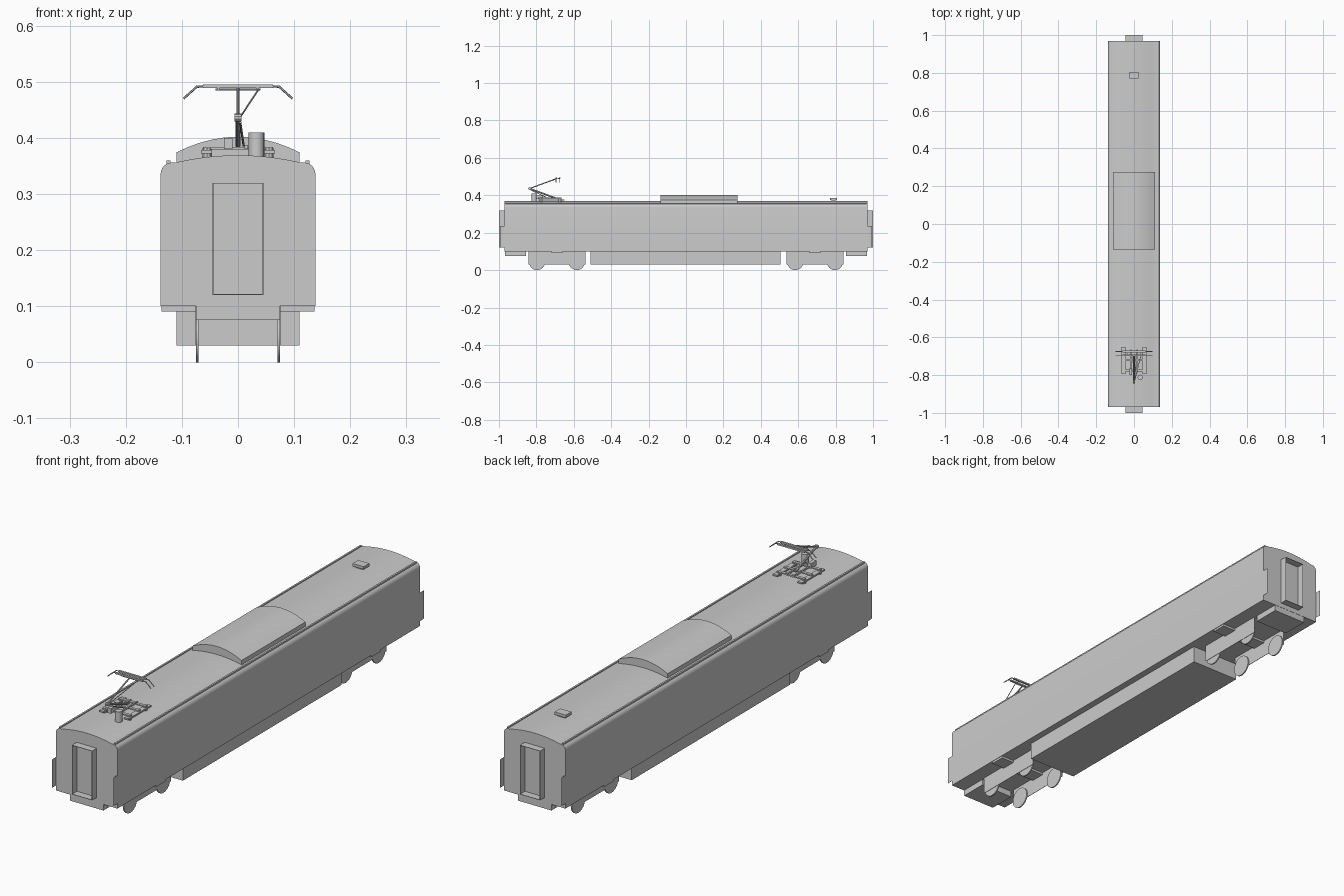
import bpy, bmesh, math
from mathutils import Vector

if "Cube" in bpy.data.objects:
    bpy.data.objects.remove(bpy.data.objects["Cube"])


def finish(name, bm, smooth=False):
    bmesh.ops.recalc_face_normals(bm, faces=bm.faces)
    me = bpy.data.meshes.new(name)
    bm.to_mesh(me)
    bm.free()
    ob = bpy.data.objects.new(name, me)
    bpy.context.collection.objects.link(ob)
    if smooth:
        bpy.ops.object.select_all(action='DESELECT')
        ob.select_set(True)
        bpy.context.view_layer.objects.active = ob
        bpy.ops.object.shade_smooth_by_angle(angle=math.radians(35))
    return ob


def box(name, x, y, z):
    bm = bmesh.new()
    bmesh.ops.create_cube(bm, size=1)
    for v in bm.verts:
        v.co = [lo + (c + 0.5) * (hi - lo) for c, (lo, hi) in zip(v.co, (x, y, z))]
    return finish(name, bm)


def extrude_y(name, half, y0, y1):
    """Extrude a mirrored (x, z) half profile along y."""
    pts = half + [(-x, z) for x, z in reversed(half) if x > 1e-6]
    bm = bmesh.new()
    face = bm.faces.new([bm.verts.new((x, y0, z)) for x, z in pts])
    new = bmesh.ops.extrude_face_region(bm, geom=[face])['geom']
    bmesh.ops.translate(bm, vec=(0, y1 - y0, 0),
                        verts=[g for g in new if isinstance(g, bmesh.types.BMVert)])
    return finish(name, bm, True)


def rod(name, a, b, r, sides=8):
    a, b = Vector(a), Vector(b)
    bm = bmesh.new()
    bmesh.ops.create_cone(bm, cap_ends=True, segments=sides, radius1=r, radius2=r,
                          depth=(b - a).length)
    rot = (b - a).to_track_quat('Z', 'Y')
    for v in bm.verts:
        v.co = rot @ v.co + (a + b) / 2
    return finish(name, bm, True)


# Car body with rounded shoulders and shallow arched roof
shoulder = [(0.118 + 0.02 * math.cos(t), 0.335 + 0.021 * math.sin(t))
            for t in [math.radians(a) for a in range(0, 91, 15)]]
roof = [(x, 0.369 - 0.013 * (x / 0.112) ** 2) for x in (0.112, 0.09, 0.068, 0.045, 0.022, 0)]
extrude_y("car_body", [(0.138, 0.1)] + shoulder + roof, -0.97, 0.97)

# Raised equipment hood on the roof
hood = [(x, 0.402 - 0.028 * (x / 0.11) ** 2) for x in (0.11, 0.09, 0.068, 0.045, 0.022, 0)]
extrude_y("roof_hood", [(0.11, 0.352)] + hood, -0.135, 0.275)

# Roof gutters and underfloor equipment tray
for s in (-1, 1):
    xs = sorted((s * 0.120, s * 0.127))
    box("roof_gutter", xs, (-0.965, 0.965), (0.352, 0.3595))
box("underfloor_tray", (-0.11, 0.11), (-0.51, 0.505), (0.03, 0.101))

for e in (-1, 1):
    # Gangway: thin-walled open tube at each end
    ys = sorted((e * 0.968, e * 1.0))
    for s in (-1, 1):
        box("gangway_side", sorted((s * 0.045, s * 0.0435)), ys, (0.12, 0.32))
        # Thin corner plate beyond the body end
        box("corner_plate", sorted((s * 0.138, s * 0.1375)),
            sorted((e * 0.965, e * 0.995)), (0.12, 0.235))
    box("gangway_top", (-0.045, 0.045), ys, (0.3185, 0.32))
    box("gangway_floor", (-0.045, 0.045), ys, (0.12, 0.1215))
    # Coupler housing below the floor
    box("coupler_box", (-0.075, 0.075), sorted((e * 0.855, e * 0.969)), (0.075, 0.101))
    # Bogie: crossbar, side plates, wheels
    c = e * 0.69
    box("bogie_crossbar", (-0.136, 0.136), (c - 0.03, c + 0.03), (0.091, 0.101))
    for s in (-1, 1):
        box("bogie_side_plate", sorted((s * 0.0755, s * 0.077)),
            (c - 0.152, c + 0.152), (0.03, 0.101))
        for d in (-0.106, 0.106):
            rod("wheel", (s * 0.070, c + d, 0.043), (s * 0.0752, c + d, 0.043), 0.043, 24)

# Small antenna at the back of the roof
box("antenna_foot", (-0.017, 0.017), (0.777, 0.799), (0.365, 0.376))
box("antenna_top", (-0.025, 0.025), (0.77, 0.806), (0.375, 0.386))

# Pantograph base: insulators, rails, cross members, drive cylinder
for s in (-1, 1):
    box("base_rail", sorted((s * 0.046, s * 0.066)), (-0.795, -0.65), (0.372, 0.378))
    for y in (-0.775, -0.675):
        rod("insulator", (s * 0.055, y, 0.36), (s * 0.055, y, 0.382), 0.009, 10)
    box("base_beam", sorted((s * 0.012, s * 0.018)), (-0.79, -0.665), (0.38, 0.387))
for y in (-0.775, -0.72, -0.675):
    box("base_cross_member", (-0.062, 0.062), (y - 0.006, y + 0.006), (0.379, 0.384))
rod("drive_cylinder", (0.033, -0.812, 0.364), (0.033, -0.812, 0.41), 0.014, 16)
box("control_box", (-0.025, -0.01), (-0.80, -0.765), (0.38, 0.4))

# Pantograph arms
rod("lower_arm", (0, -0.70, 0.386), (0, -0.837, 0.436), 0.0045)
rod("lower_link", (0.01, -0.74, 0.386), (0.004, -0.83, 0.428), 0.002)
rod("elbow_joint", (-0.006, -0.837, 0.436), (0.006, -0.837, 0.436), 0.007, 10)
rod("upper_arm", (0, -0.837, 0.436), (0, -0.695, 0.488), 0.003)
rod("upper_brace", (0.004, -0.83, 0.437), (0.037, -0.695, 0.487), 0.0015)
rod("head_crossbar", (-0.04, -0.693, 0.486), (0.04, -0.693, 0.486), 0.002)

# Collector head: two strips with drooping horns
for y in (-0.695, -0.675):
    box("contact_strip", (-0.062, 0.062), (y - 0.004, y + 0.004), (0.489, 0.495))
    for s in (-1, 1):
        rod("horn", (s * 0.06, y, 0.492), (s * 0.074, y, 0.491), 0.002, 6)
        rod("horn_tip", (s * 0.073, y, 0.4915), (s * 0.097, y, 0.47), 0.002, 6)
for s in (-1, 1):
    rod("strip_link", (s * 0.035, -0.697, 0.488), (s * 0.035, -0.673, 0.49), 0.002, 6)
